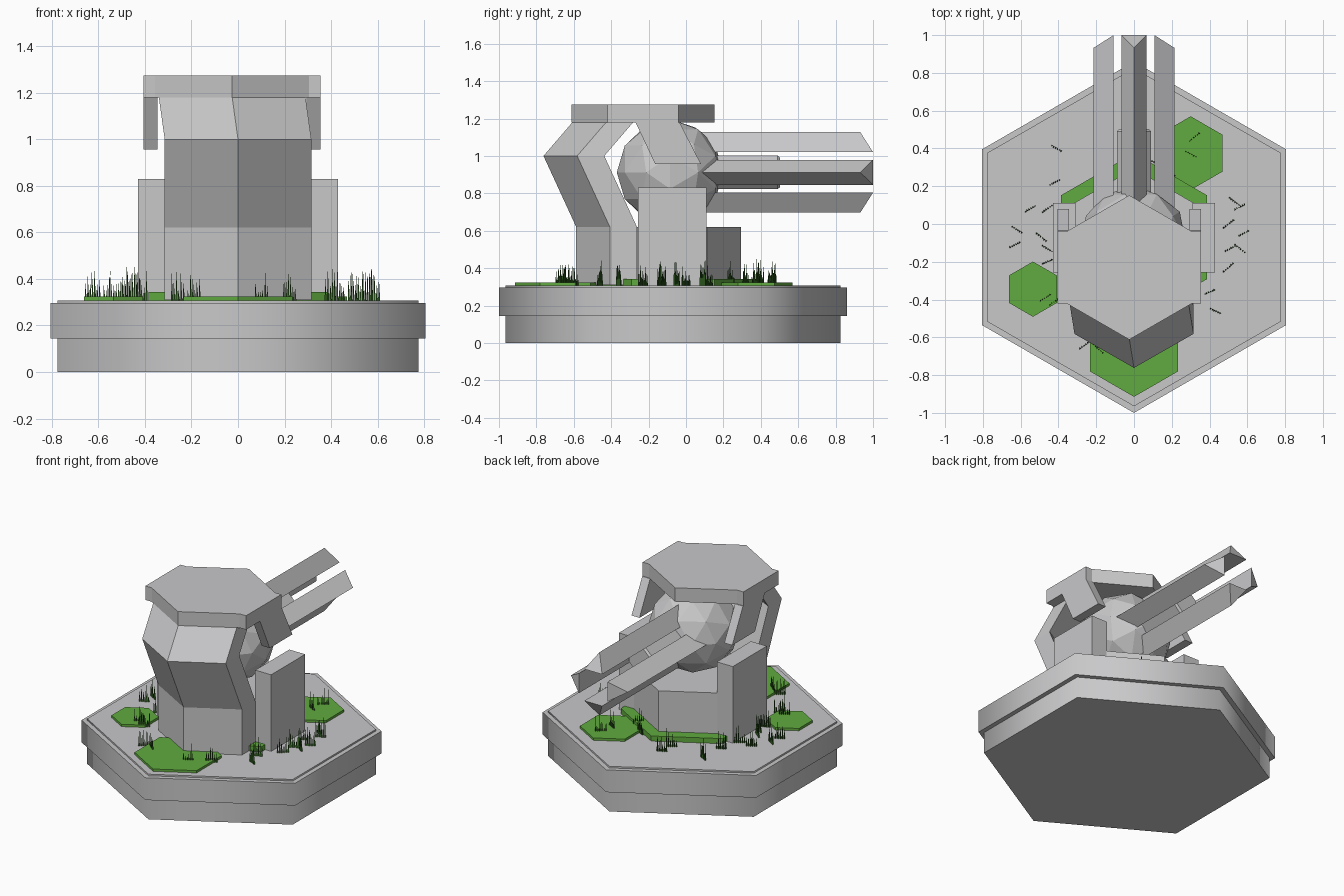
import bpy, bmesh, math, random
from mathutils import Vector, Matrix

if "Cube" in bpy.data.objects:
    bpy.data.objects.remove(bpy.data.objects["Cube"])

random.seed(4)
CY = -0.07          # centre of the hexagonal base
GUN_Z = 0.912       # height of the gun axis


def material(name, rgb):
    m = bpy.data.materials.new(name)
    m.diffuse_color = (*rgb, 1)
    m.use_nodes = True
    m.node_tree.nodes["Principled BSDF"].inputs["Base Color"].default_value = m.diffuse_color
    return m


GREY = material("light_grey", (0.58, 0.58, 0.59))
GREEN = material("moss_green", (0.12, 0.41, 0.05))
DARK = material("grass_dark_green", (0.03, 0.12, 0.015))


def finish(name, bm, mat, smooth=False):
    bmesh.ops.recalc_face_normals(bm, faces=bm.faces[:])
    me = bpy.data.meshes.new(name)
    bm.to_mesh(me)
    bm.free()
    me.materials.append(mat)
    if smooth:
        me.shade_smooth()
        me.set_sharp_from_angle(angle=math.radians(65))
    else:
        me.shade_flat()
    ob = bpy.data.objects.new(name, me)
    bpy.context.collection.objects.link(ob)
    return ob


def loft(name, rings, mat=GREY, smooth=False):
    """Join matching rings of points with quads and cap both ends."""
    bm = bmesh.new()
    vs = [[bm.verts.new(p) for p in r] for r in rings]
    n = len(rings[0])
    for a, b in zip(vs, vs[1:]):
        for i in range(n):
            j = (i + 1) % n
            bm.faces.new((a[i], a[j], b[j], b[i]))
    bm.faces.new(vs[0][::-1])
    bm.faces.new(vs[-1])
    return finish(name, bm, mat, smooth)


def hexagon(x, y, r):
    return [(x + r * math.cos(math.radians(30 + 60 * i)),
             y + r * math.sin(math.radians(30 + 60 * i))) for i in range(6)]


def rect(x0, x1, y0, y1):
    return [(x0, y0), (x1, y0), (x1, y1), (x0, y1)]


def at(pts, z):
    return [(x, y, z) for x, y in pts]


def prism(name, pts, z0, z1, mat=GREY, smooth=False):
    return loft(name, [at(pts, z0), at(pts, z1)], mat, smooth)


# Stepped hexagonal base
prism("base_lower", hexagon(0, CY, 0.895), 0, 0.145, smooth=True)
prism("base_upper", hexagon(0, CY, 0.93), 0.145, 0.297, smooth=True)
prism("base_cap", hexagon(0, CY, 0.895), 0.297, 0.308, smooth=True)

# Moss patches
prism("moss_centre", hexagon(0, CY, 0.445), 0.305, 0.343, GREEN)
for name, x, y, r in (("back", 0.3, 0.375, 0.195), ("left", -0.535, -0.345, 0.146),
                      ("front", 0, -0.645, 0.27)):
    prism("moss_" + name, hexagon(x, y, r), 0.305, 0.324, GREEN)

# Turret foot and side blocks
prism("turret_foot", hexagon(0, CY, 0.364), 0.31, 0.62)
for side, s in (("left", -1), ("right", 1)):
    prism("side_block_" + side, rect(s * 0.31, s * 0.43, -0.257, 0.11), 0.308, 0.83)


# Bent chevron shield at the front
def chevron(tip, z, x=0):
    w, d, t = 0.315, 0.18, 0.145
    return at([(x - w, tip + d), (x, tip), (x + w, tip + d),
               (x + w, tip + d + t), (x, tip + t), (x - w, tip + d + t)], z)


loft("front_shield", [chevron(-0.587, 0.31), chevron(-0.587, 0.62),
                      chevron(-0.762, 1.0), chevron(-0.607, 1.18, -0.025)])

# Roof with hanging side arms
RX = -0.025
prism("roof", hexagon(RX, -0.23, 0.382), 1.18, 1.275)
for side, s in (("left", -1), ("right", 1)):
    x0, x1 = RX + s * 0.32, RX + s * 0.38
    prism("roof_edge_" + side, rect(x0, x1, -0.42, -0.04), 1.18, 1.275)
    loft("roof_arm_" + side, [at(rect(x0, x1, -0.165, 0.08), 0.957),
                              at(rect(x0, x1, -0.27, -0.035), 1.18)])

# Faceted gun ball
bm = bmesh.new()
bmesh.ops.create_icosphere(bm, subdivisions=2, radius=0.285)
bmesh.ops.transform(bm, verts=bm.verts[:], matrix=Matrix.Translation((0, -0.085, GUN_Z))
                    @ Matrix.Rotation(math.pi / 2, 4, 'X'))
finish("gun_ball", bm, GREY)

# Four wedge barrels around the gun axis
for k in range(4):
    rot = Matrix.Rotation(k * math.pi / 2, 3, 'Y')
    rings = []
    for y_ridge, y_base in ((0.05, 0.05), (0.932, 1.0)):
        tri = [(0, y_ridge, 0.215), (0.067, y_base, 0.108), (-0.067, y_base, 0.108)]
        rings.append([rot @ Vector(p) + Vector((0, 0, GUN_Z)) for p in tri])
    loft("barrel_%d" % (k + 1), rings)

# Short core tube between the barrels
rings = []
for y, r in ((0.05, 0.097), (0.49, 0.097), (0.503, 0.085)):
    rings.append([(r * math.cos(a), y, GUN_Z + r * math.sin(a))
                  for a in (math.pi / 4 * (i + 0.5) for i in range(8))])
loft("core_tube", rings)

# Grass tufts: short rows of thin three-sided blades
TUFTS = [(-.41, .40), (-.42, .22), (-.55, .08), (-.62, -.03), (-.63, -.11), (-.46, .08),
         (-.49, -.07), (-.46, -.13), (-.46, -.2), (-.47, -.39), (-.42, -.41), (-.14, .46),
         (-.15, .37), (.12, .32), (.32, .46), (.30, .37), (.19, .24), (.53, .12),
         (.56, .09), (.50, 0), (.51, -.13), (.56, -.13), (.58, -.05), (.50, -.23),
         (.40, -.36), (.43, -.46), (-.19, -.66), (-.26, -.64), (.1, -.68), (.22, -.6)]
bm = bmesh.new()
for cx, cy in TUFTS:
    slope = random.choice((-1, 1, 1)) * random.uniform(0.4, 0.9)
    for i in range(6):
        d = (i - 2.5) * 0.01
        x, y = cx + d, cy + d * slope
        h = random.uniform(0.04, 0.145)
        tip = bm.verts.new((x + random.uniform(-.004, .004), y, 0.308 + h))
        foot = [bm.verts.new((x + 0.006 * math.cos(a), y + 0.006 * math.sin(a), 0.306))
                for a in (0, 2.094, 4.189)]
        for j in range(3):
            bm.faces.new((foot[j], foot[(j + 1) % 3], tip))
        bm.faces.new(foot[::-1])
finish("grass_tufts", bm, DARK)
